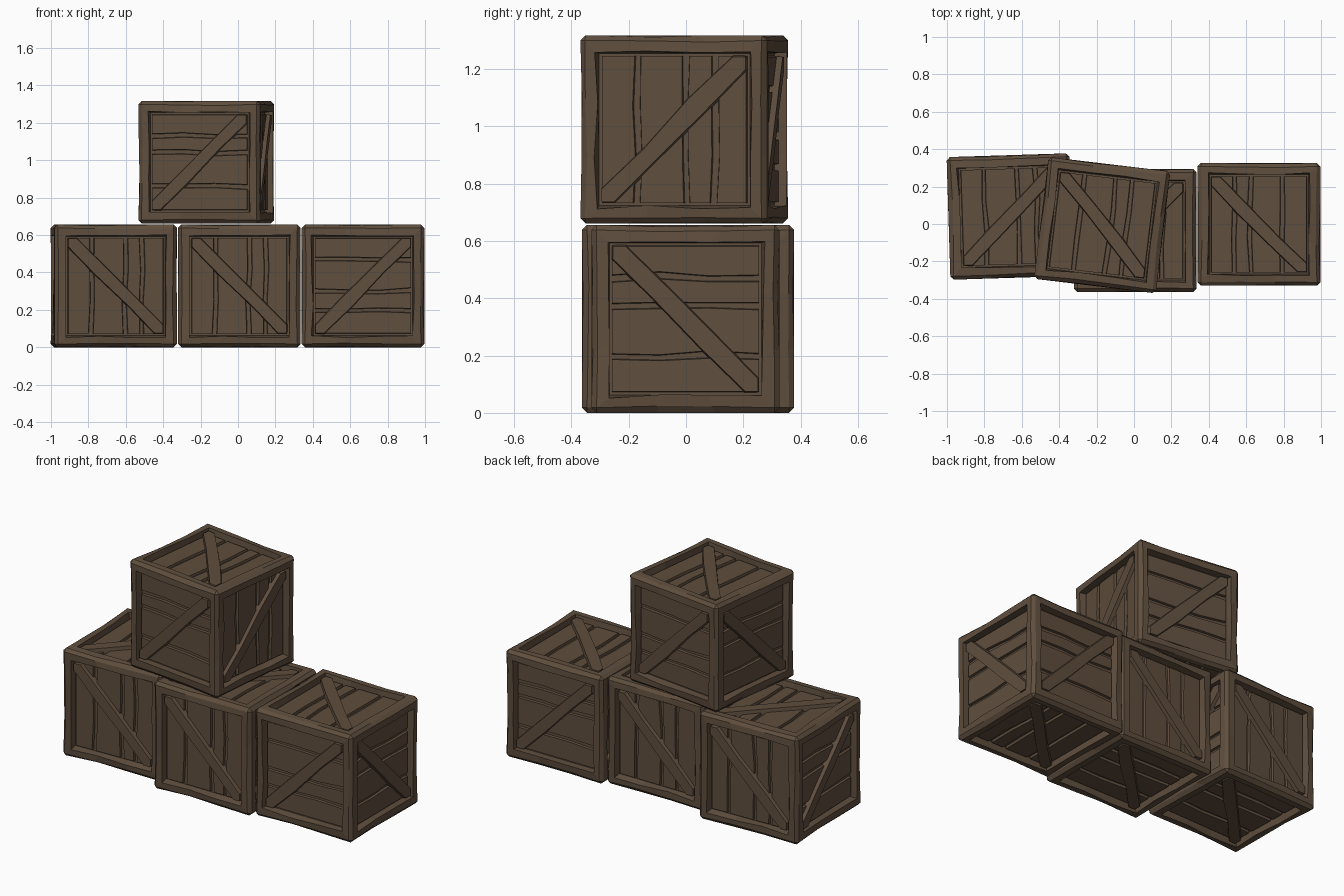
import bpy, bmesh, math, random
from mathutils import Vector, Matrix

if "Cube" in bpy.data.objects:
    bpy.data.objects.remove(bpy.data.objects["Cube"])

random.seed(4)
H = 0.328          # half size of a crate
IN = 0.255         # half size of the recessed panel opening

wood = bpy.data.materials.new("brown_wood")
wood.diffuse_color = (0.115, 0.077, 0.048, 1)
wood.use_nodes = True
wood.node_tree.nodes["Principled BSDF"].inputs["Base Color"].default_value = wood.diffuse_color


def to_mesh(bm, name):
    bmesh.ops.recalc_face_normals(bm, faces=bm.faces)
    me = bpy.data.meshes.new(name)
    bm.to_mesh(me)
    bm.free()
    me.materials.append(wood)
    return me


def rnd(a):
    return random.uniform(-a, a)


def prism(bm, low, top):
    """Closed solid between two matching outlines."""
    a = [bm.verts.new(p) for p in low]
    b = [bm.verts.new(p) for p in top]
    n = len(a)
    for i in range(n):
        j = (i + 1) % n
        bm.faces.new((a[i], a[j], b[j], b[i]))
    bm.faces.new(a[::-1])
    bm.faces.new(b)


# outer frame: chamfered cube with six recessed panels and wobbly edges
bm = bmesh.new()
bmesh.ops.create_cube(bm, size=2 * H)
bmesh.ops.bevel(bm, geom=bm.edges[:], offset=0.018, segments=1, affect='EDGES')
big = [f for f in bm.faces if f.calc_area() > 0.2]
bmesh.ops.inset_individual(bm, faces=big, thickness=H - 0.018 - IN)
bmesh.ops.inset_individual(bm, faces=big, thickness=0.008, depth=-0.042)
long_edges = [e for e in bm.edges if e.calc_length() > 0.3]
bmesh.ops.subdivide_edges(bm, edges=long_edges, cuts=2, use_grid_fill=True)
for v in bm.verts:
    s = sorted(abs(c) for c in v.co)
    if s[2] < H - 0.01:
        continue                                   # panel floor stays flat
    if s[1] < IN + 0.02:                           # rim of the opening
        k = max(range(3), key=lambda i: abs(v.co[i]))
        for i in range(3):
            if i != k:
                v.co[i] += rnd(0.007)
    elif s[0] < 0.2:                               # middles of outer edges
        for i in range(3):
            if abs(v.co[i]) > 0.25:
                v.co[i] *= random.uniform(0.978, 1.0)
            else:
                v.co[i] += rnd(0.02)
frame_mesh = to_mesh(bm, "crate_frame")

# sides: u axis, v axis, boards run along u?, gap positions, brace direction
X, Y, Z = Vector((1, 0, 0)), Vector((0, 1, 0)), Vector((0, 0, 1))
SIDES = [
    (X, Z, True, (-0.13, 0.05, 0.14), 1),
    (-X, Z, True, (-0.13, -0.03, 0.14), 1),
    (Y, Z, False, (-0.13, 0.045, 0.14), 1),
    (-Y, Z, True, (-0.13, 0.045, 0.145), -1),
    (X, Y, False, (-0.13, 0.045, 0.13), -1),
    (-X, Y, False, (-0.13, 0.045, 0.14), -1),
]

# boards inside each panel
bm = bmesh.new()
qs = (-0.256, -0.09, 0.08, 0.256)
for u, v, along_u, gaps, d in SIDES:
    n = u.cross(v)
    p_ax, q_ax = (v, u) if along_u else (u, v)
    lo = [-0.256] * 4
    for g in list(gaps) + [None]:
        hi = [0.256] * 4 if g is None else [g - 0.009 + rnd(0.006) for q in qs]
        outline = list(zip(lo, qs, [1] * 4)) + list(zip(hi, qs, [-1] * 4))[::-1]
        low = [p_ax * p + q_ax * q + n * (H - 0.044) for p, q, s in outline]
        top = [p_ax * (p + 0.003 * s) + q_ax * q + n * (H - 0.028)
               for p, q, s in outline]
        prism(bm, low, top)
        lo = [h + 0.018 + rnd(0.004) for h in hi]
board_mesh = to_mesh(bm, "crate_boards")

# diagonal brace on each panel
bm = bmesh.new()
a, w = 0.257, 0.052
for u, v, along_u, gaps, d in SIDES:
    n = u.cross(v)
    e = w / 2
    pts = [(-a, -a + w), (-a, -a + 0.01), (-a + 0.01, -a), (-a + w, -a)]
    pts += [(t + e + rnd(0.006), t - e + rnd(0.006)) for t in (-0.08, 0.09)]
    pts += [(a, a - w), (a, a - 0.01), (a - 0.01, a), (a - w, a)]
    pts += [(t - e + rnd(0.006), t + e + rnd(0.006)) for t in (0.08, -0.09)]
    low = [u * (d * x) + v * y + n * (H - 0.04) for x, y in pts]
    top = []
    for x, y in pts:
        k = 0.004 if x > y else -0.004             # slightly tapered flanks
        top.append(u * (d * (x - k)) + v * (y + k) + n * (H - 0.007))
    prism(bm, low, top)
brace_mesh = to_mesh(bm, "crate_braces")

# four crates, turned to show different sides
tip = Matrix.Rotation(math.pi / 2, 4, 'Y')
CRATES = [
    ("left_crate", (-0.664, 0.04, H), 1.8, tip),
    ("middle_crate", (0.007, -0.035, H), 0, tip),
    ("right_crate", (0.668, -0.002, H), 180, Matrix()),
    ("top_crate", (-0.17, -0.006, 3 * H + 0.005), -6.8, Matrix()),
]
for name, loc, deg, roll in CRATES:
    m = Matrix.Translation(loc) @ Matrix.Rotation(math.radians(deg), 4, 'Z') @ roll
    for part, me in (("frame", frame_mesh), ("boards", board_mesh),
                     ("braces", brace_mesh)):
        ob = bpy.data.objects.new(name + "_" + part, me)
        ob.matrix_world = m
        bpy.context.collection.objects.link(ob)
